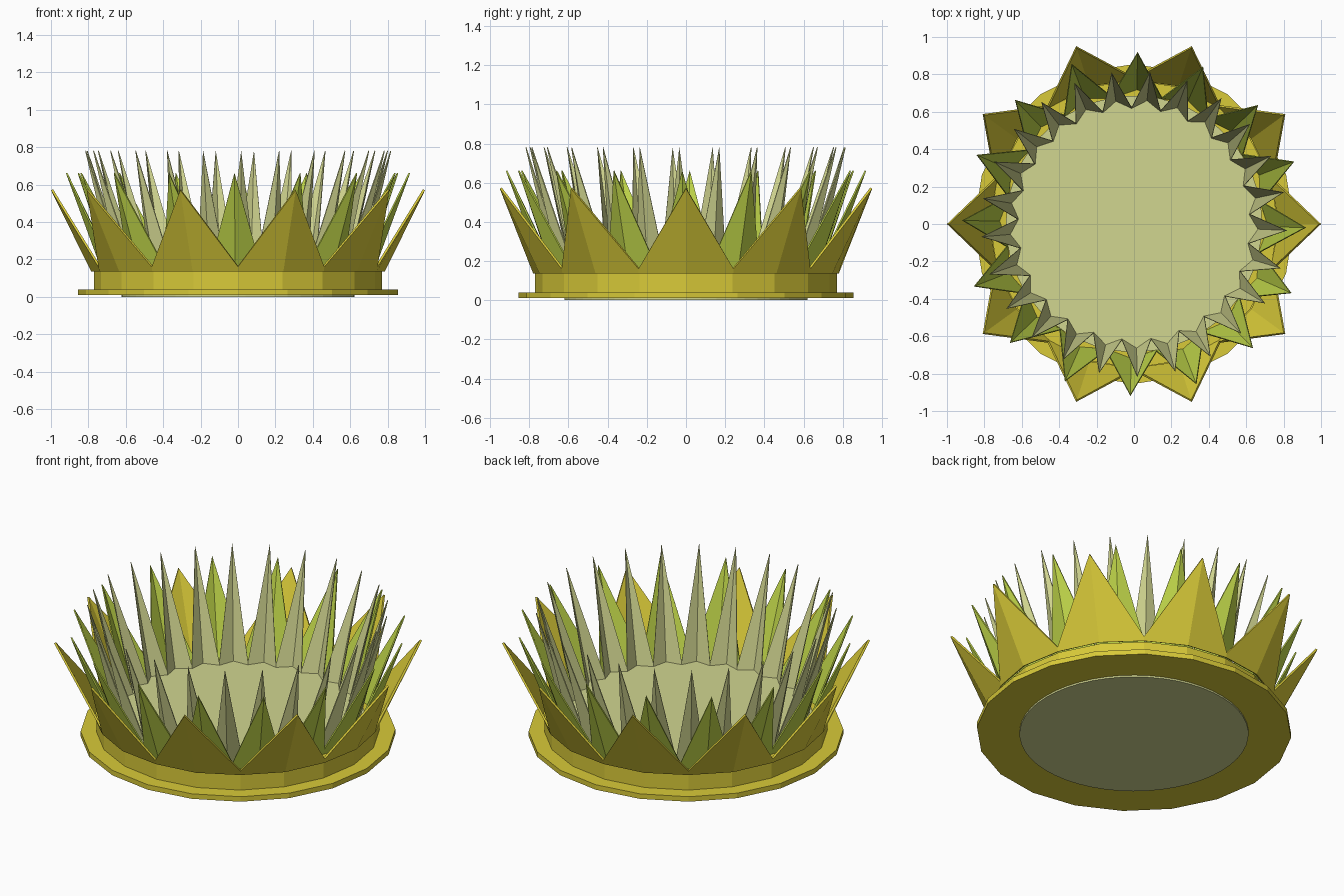
import bpy, bmesh, math

if "Cube" in bpy.data.objects:
    bpy.data.objects.remove(bpy.data.objects["Cube"])


def material(name, rgb):
    m = bpy.data.materials.new(name)
    m.diffuse_color = (*rgb, 1)
    m.use_nodes = True
    m.node_tree.nodes["Principled BSDF"].inputs["Base Color"].default_value = m.diffuse_color
    return m


YELLOW = material("mustard yellow", (0.69, 0.59, 0.04))
GREEN = material("lime green", (0.51, 0.65, 0.065))
PALE = material("pale sage", (0.64, 0.67, 0.28))


def finish(name, bm, mat):
    bmesh.ops.recalc_face_normals(bm, faces=bm.faces)
    me = bpy.data.meshes.new(name)
    bm.to_mesh(me)
    bm.free()
    me.materials.append(mat)
    ob = bpy.data.objects.new(name, me)
    bpy.context.collection.objects.link(ob)
    return ob


def polar(r, a, z):
    return (r * math.cos(a), r * math.sin(a), z)


def disc(name, sides, profile, mat):
    """Solid of revolution from (radius, z) points, capped at both ends."""
    bm = bmesh.new()
    rings = [[bm.verts.new(polar(r, 2 * math.pi * k / sides, z)) for k in range(sides)]
             for r, z in profile]
    for lo, hi in zip(rings, rings[1:]):
        for k in range(sides):
            n = (k + 1) % sides
            bm.faces.new((lo[k], lo[n], hi[n], hi[k]))
    bm.faces.new(rings[0][::-1])
    bm.faces.new(rings[-1])
    return finish(name, bm, mat)


def crown(name, count, turn, r_valley, r_fold, z_base, z_valley, r_tip, z_tip, thick, mat):
    """Ring of flared pointed leaves, each creased outward down its middle."""
    bm = bmesh.new()
    step = 2 * math.pi / count
    t = math.radians(turn)
    fold, tip, base, valley = [], [], [], []
    for k in range(count):
        a = t + k * step
        fold.append(bm.verts.new(polar(r_fold, a, z_base)))
        tip.append(bm.verts.new(polar(r_tip, a, z_tip)))
        base.append(bm.verts.new(polar(r_valley, a + step / 2, z_base)))
        valley.append(bm.verts.new(polar(r_valley + 0.005, a + step / 2, z_valley)))
    for k in range(count):
        bm.faces.new((fold[k], base[k], valley[k], tip[k]))
        bm.faces.new((base[k - 1], fold[k], tip[k], valley[k - 1]))
    ob = finish(name, bm, mat)
    sol = ob.modifiers.new("thickness", "SOLIDIFY")
    sol.thickness = thick
    sol.offset = -1
    return ob


# Base: stepped flange and low wall
disc("base_flange", 20, [(0.855, 0.01), (0.855, 0.04), (0.77, 0.04), (0.77, 0.135)], YELLOW)

# Pale bottom plate and raised centre floor
disc("bottom_plate", 50, [(0.622, 0.0), (0.622, 0.02)], PALE)
disc("centre_floor", 50, [(0.685, 0.12), (0.685, 0.145)], PALE)

# Three nested rings of pointed leaves
crown("outer_leaves", 10, 0, 0.78, 0.785, 0.135, 0.16, 1.0, 0.57, 0.012, YELLOW)
crown("middle_leaves", 16, -1.2, 0.69, 0.725, 0.13, 0.165, 0.92, 0.66, 0.008, GREEN)
crown("inner_leaves", 25, -2.4, 0.62, 0.665, 0.13, 0.16, 0.82, 0.78, 0.005, PALE)
